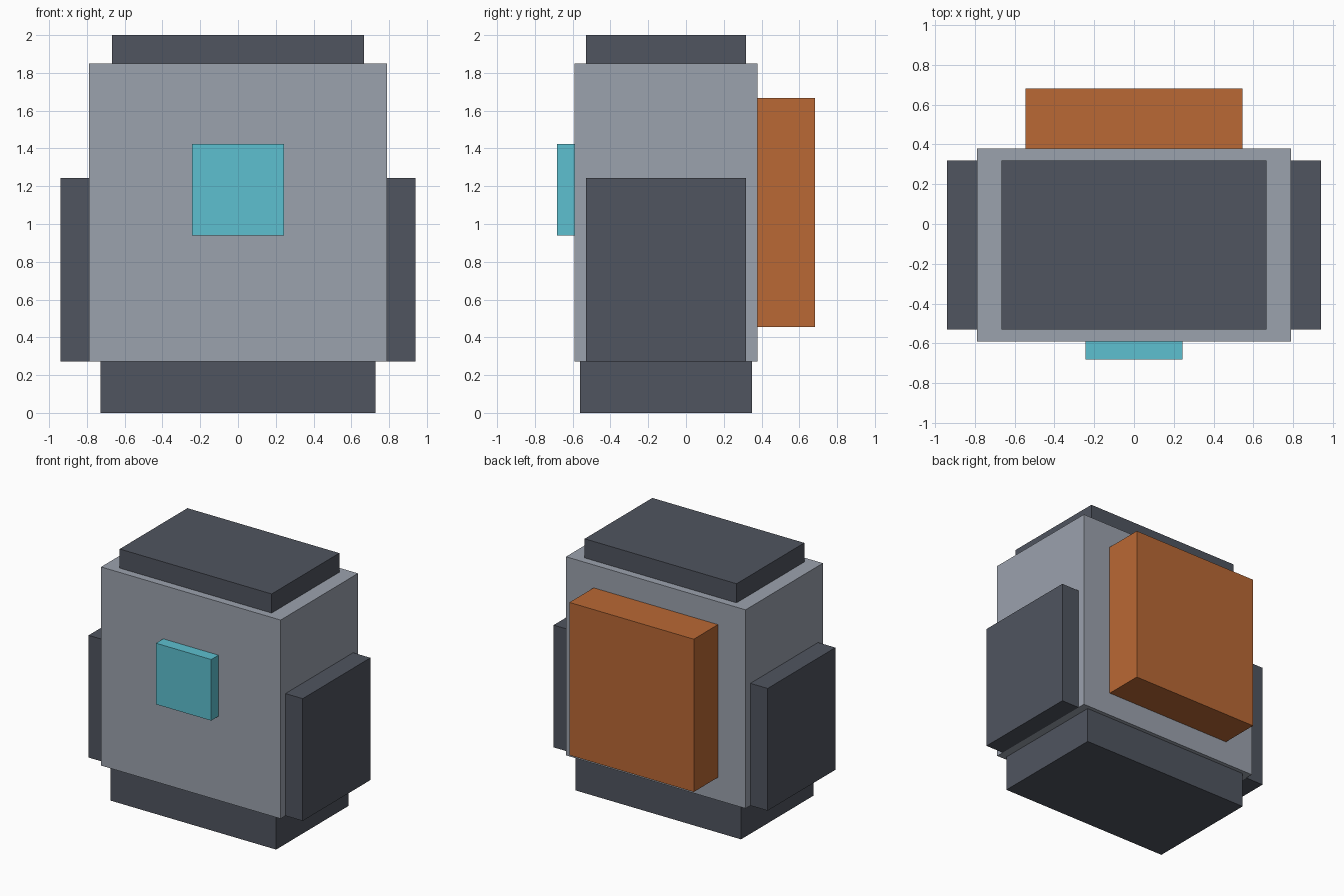
import bpy
from mathutils import Vector

if "Cube" in bpy.data.objects:
    bpy.data.objects.remove(bpy.data.objects["Cube"])

U = 2 / 66  # grid unit: the whole model is 66 units tall


def material(name, rgb):
    mat = bpy.data.materials.new(name)
    mat.diffuse_color = (*rgb, 1)
    mat.use_nodes = True
    mat.node_tree.nodes["Principled BSDF"].inputs["Base Color"].default_value = mat.diffuse_color
    return mat


def box(name, x, y, z, mat):
    """Box spanning the (low, high) ranges x, y, z in grid units."""
    lo, hi = (Vector(c) * U for c in zip(x, y, z))
    bpy.ops.mesh.primitive_cube_add(size=1, location=(lo + hi) / 2)
    obj = bpy.context.object
    obj.name = name
    obj.scale = hi - lo
    bpy.ops.object.transform_apply(location=False, rotation=False, scale=True)
    obj.data.materials.append(mat)
    return obj


shell = material("light_grey", (0.33, 0.36, 0.42))
trim = material("dark_grey", (0.08, 0.09, 0.115))
orange = material("orange", (0.49, 0.14, 0.035))
cyan = material("cyan", (0.11, 0.53, 0.63))

# Central body with stepped base and lid
box("base", (-24, 24), (-18.5, 11.5), (0, 9), trim)
box("body", (-26, 26), (-19.5, 12.5), (9, 61), shell)
box("lid", (-22, 22), (-17.5, 10.5), (61, 66), trim)

# Side panels
for name, side in (("left_panel", -1), ("right_panel", 1)):
    box(name, sorted((26 * side, 31 * side)), (-17.5, 10.5), (9, 41), trim)

# Front light and rear pack
box("front_light", (-8, 8), (-22.5, -19.5), (31, 47), cyan)
box("back_pack", (-18, 18), (12.5, 22.5), (15, 55), orange)
